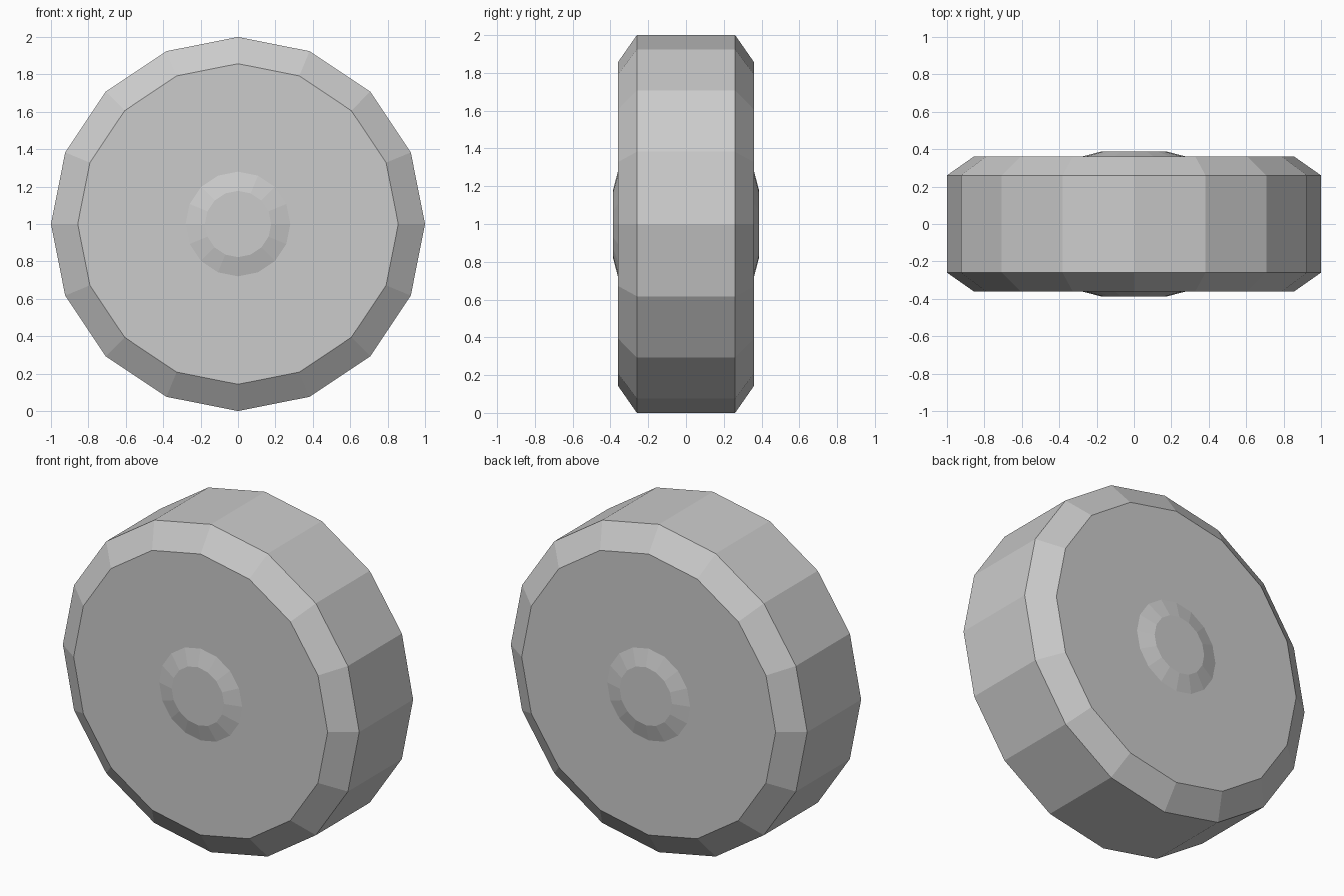
import bpy
import bmesh
from math import cos, sin, tau

SIDES = 16

cube = bpy.data.objects.get("Cube")
if cube:
    bpy.data.objects.remove(cube, do_unlink=True)

# Single grey material
grey = bpy.data.materials.new("light_grey")
grey.use_nodes = True
colour = (0.6, 0.6, 0.6, 1)
grey.diffuse_color = colour
grey.node_tree.nodes["Principled BSDF"].inputs["Base Color"].default_value = colour


def lathe(name, profile):
    """Spin (radius, y) points around the wheel axle and cap both ends."""
    bm = bmesh.new()
    rings = []
    for radius, y in profile:
        rings.append([bm.verts.new((radius * cos(tau * i / SIDES), y,
                                    1 + radius * sin(tau * i / SIDES)))
                      for i in range(SIDES)])
    for a, b in zip(rings, rings[1:]):
        for i in range(SIDES):
            j = (i + 1) % SIDES
            bm.faces.new((a[i], a[j], b[j], b[i]))
    bm.faces.new(rings[0])
    bm.faces.new(rings[-1])
    bmesh.ops.recalc_face_normals(bm, faces=bm.faces)
    mesh = bpy.data.meshes.new(name)
    bm.to_mesh(mesh)
    bm.free()
    mesh.materials.append(grey)
    obj = bpy.data.objects.new(name, mesh)
    bpy.context.collection.objects.link(obj)
    return obj


# Chamfered wheel body
lathe("tyre", [(0.857, -0.36), (1, -0.26), (1, 0.26), (0.857, 0.36)])

# Raised bevelled hub on each face
for side, label in ((-1, "front"), (1, "back")):
    lathe(label + "_hub_cap", [(0.28, side * 0.36), (0.177, side * 0.387)])
